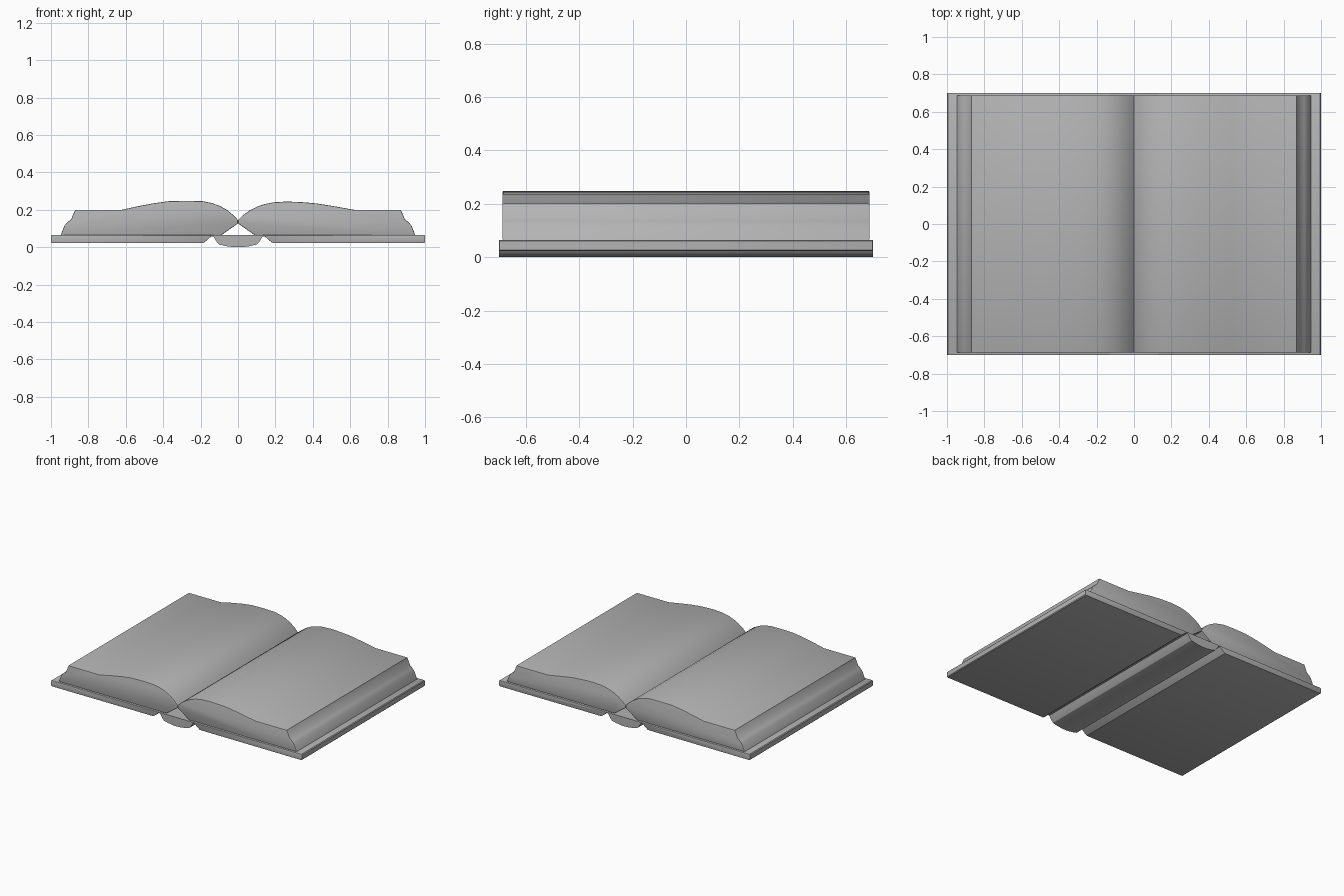
import bpy, bmesh, math

if "Cube" in bpy.data.objects:
    bpy.data.objects.remove(bpy.data.objects["Cube"])

grey = bpy.data.materials.new("plain grey")
grey.diffuse_color = (0.45, 0.45, 0.45, 1)
grey.use_nodes = True
grey.node_tree.nodes["Principled BSDF"].inputs["Base Color"].default_value = grey.diffuse_color


def extrude_profile(name, profile, half_depth, bevel):
    """Extrude an (x, z) outline along y and soften the rim of both end caps."""
    bm = bmesh.new()
    front = [bm.verts.new((x, -half_depth, z)) for x, z in profile]
    back = [bm.verts.new((x, half_depth, z)) for x, z in profile]
    caps = [bm.faces.new(front), bm.faces.new(back[::-1])]
    n = len(profile)
    for i in range(n):
        j = (i + 1) % n
        bm.faces.new((front[j], front[i], back[i], back[j]))
    bmesh.ops.recalc_face_normals(bm, faces=bm.faces)
    if bevel:
        rim = list({e for f in caps for e in f.edges})
        bmesh.ops.bevel(bm, geom=rim, offset=bevel, segments=2, profile=0.5,
                        affect='EDGES', clamp_overlap=True)
    mesh = bpy.data.meshes.new(name)
    bm.to_mesh(mesh)
    bm.free()
    mesh.materials.append(grey)
    obj = bpy.data.objects.new(name, mesh)
    bpy.context.collection.objects.link(obj)
    bpy.ops.object.select_all(action='DESELECT')
    obj.select_set(True)
    bpy.context.view_layer.objects.active = obj
    bpy.ops.object.shade_smooth_by_angle(angle=math.radians(30))
    return obj


# Curved page tops, from the gutter outwards
right_top = [(0, 0.145), (0.025, 0.17), (0.06, 0.195), (0.10, 0.216), (0.14, 0.23),
             (0.19, 0.24), (0.26, 0.244), (0.34, 0.241), (0.42, 0.234), (0.52, 0.218), (0.62, 0.2)]
left_top = [(0, 0.145), (0.025, 0.172), (0.06, 0.2), (0.10, 0.222), (0.14, 0.236),
            (0.19, 0.246), (0.27, 0.248), (0.37, 0.246), (0.45, 0.235), (0.54, 0.218), (0.62, 0.2)]
# Stepped fore edge, then the underside back to the gutter
fore_edge = [(0.87, 0.2), (0.893, 0.148), (0.91, 0.135), (0.928, 0.115), (0.948, 0.064)]
underside = [(0.09, 0.064), (0, 0.127)]

# Cover board with a sloped inner edge at the hinge
board = [(0.128, 0.064), (0.13, 0.058), (0.145, 0.056), (0.165, 0.038), (0.185, 0.023),
         (0.995, 0.022), (1.0, 0.027), (1.0, 0.06), (0.995, 0.065)]

for side, s, top in (("left", -1, left_top), ("right", 1, right_top)):
    extrude_profile(side + "_pages", [(s * x, z) for x, z in top + fore_edge + underside],
                    0.688, 0.005)
    extrude_profile(side + "_cover", [(s * x, z) for x, z in board], 0.7, 0.002)

# Rounded spine between the boards
half = [(0.03, 0.001), (0.065, 0.006), (0.10, 0.014), (0.115, 0.03), (0.132, 0.058), (0.13, 0.064)]
spine = [(0, 0)] + half + [(-x, z) for x, z in reversed(half)]
extrude_profile("spine", spine, 0.7, 0)
